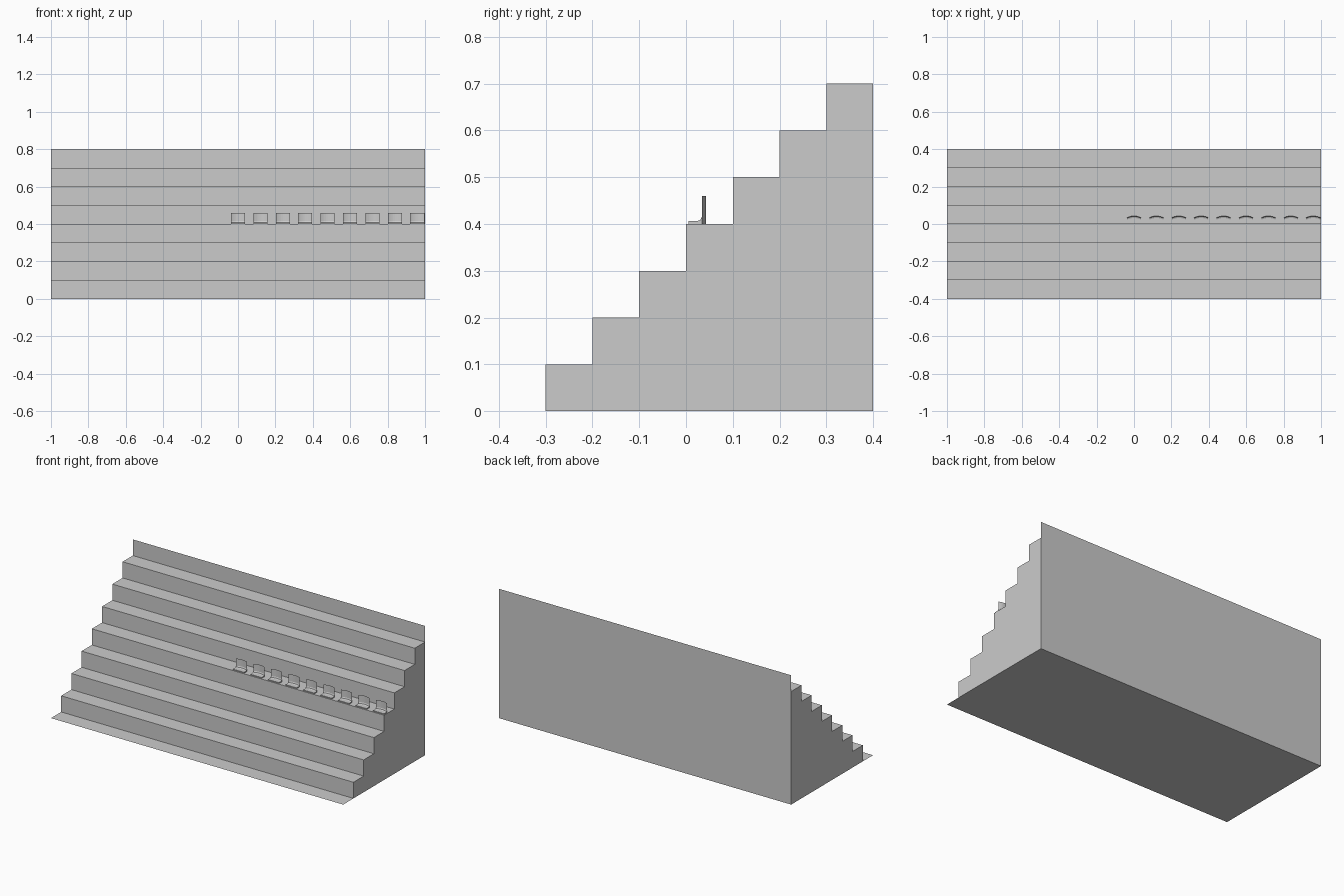
import bpy

if "Cube" in bpy.data.objects:
    bpy.data.objects.remove(bpy.data.objects["Cube"])


def make_object(name, verts, faces):
    mesh = bpy.data.meshes.new(name)
    mesh.from_pydata(verts, [], faces)
    mesh.update()
    obj = bpy.data.objects.new(name, mesh)
    bpy.context.collection.objects.link(obj)
    return obj


# Terrace: stepped profile run along x, closed by end walls
profile = []
for i in range(7):
    y, z = -0.3 + 0.1 * i, 0.1 * i
    profile += [(y, z), (y, z + 0.1)]
profile += [(0.4, 0.7), (0.4, 0.0)]
n = len(profile)
verts = [(x, y, z) for x in (-1, 1) for y, z in profile]
faces = [(i, (i + 1) % n, n + (i + 1) % n, n + i)[::-1] for i in range(n)]
faces += [tuple(range(n))[::-1], tuple(range(n, 2 * n))[::-1]]
faces[-2] = faces[-2][::-1]
make_object("stepped_terrace", verts, faces)

# Thin walkway strip at the foot and thin riser at the top
make_object("front_walkway",
            [(-1, -0.4, 0), (1, -0.4, 0), (1, -0.3, 0), (-1, -0.3, 0)], [(0, 1, 2, 3)])
make_object("top_riser",
            [(-1, 0.4, 0.7), (1, 0.4, 0.7), (1, 0.4, 0.8), (-1, 0.4, 0.8)], [(0, 1, 2, 3)])


# Seat: low pad sweeping up into a thin curved backrest
def make_seat(name, cx):
    cols, half = 8, 0.0375
    verts, faces = [], []
    for i in range(cols + 1):
        u = 2 * i / cols - 1
        back = 0.034 + 0.009 * (1 - u * u)
        x = cx + half * u
        for y, z in ((back, 0.4), (0.005, 0.4), (0.005, 0.406), (back - 0.011, 0.406),
                     (back - 0.003, 0.409), (back, 0.416), (back, 0.46)):
            verts.append((x, y, z))
    for i in range(cols):
        a, b = 7 * i, 7 * (i + 1)
        for j in range(1, 6):
            faces.append((a + j, b + j, b + j + 1, a + j + 1))
        faces.append((a, a + 5, b + 5, b))  # rear below the backrest
    e = 7 * cols
    faces += [(0, 1, 2, 3, 4, 5), tuple(e + k for k in range(5, -1, -1))]
    make_object(name, verts, faces)


for k in range(9):
    make_seat(f"seat_{k + 1}", 0.1198 * k)
